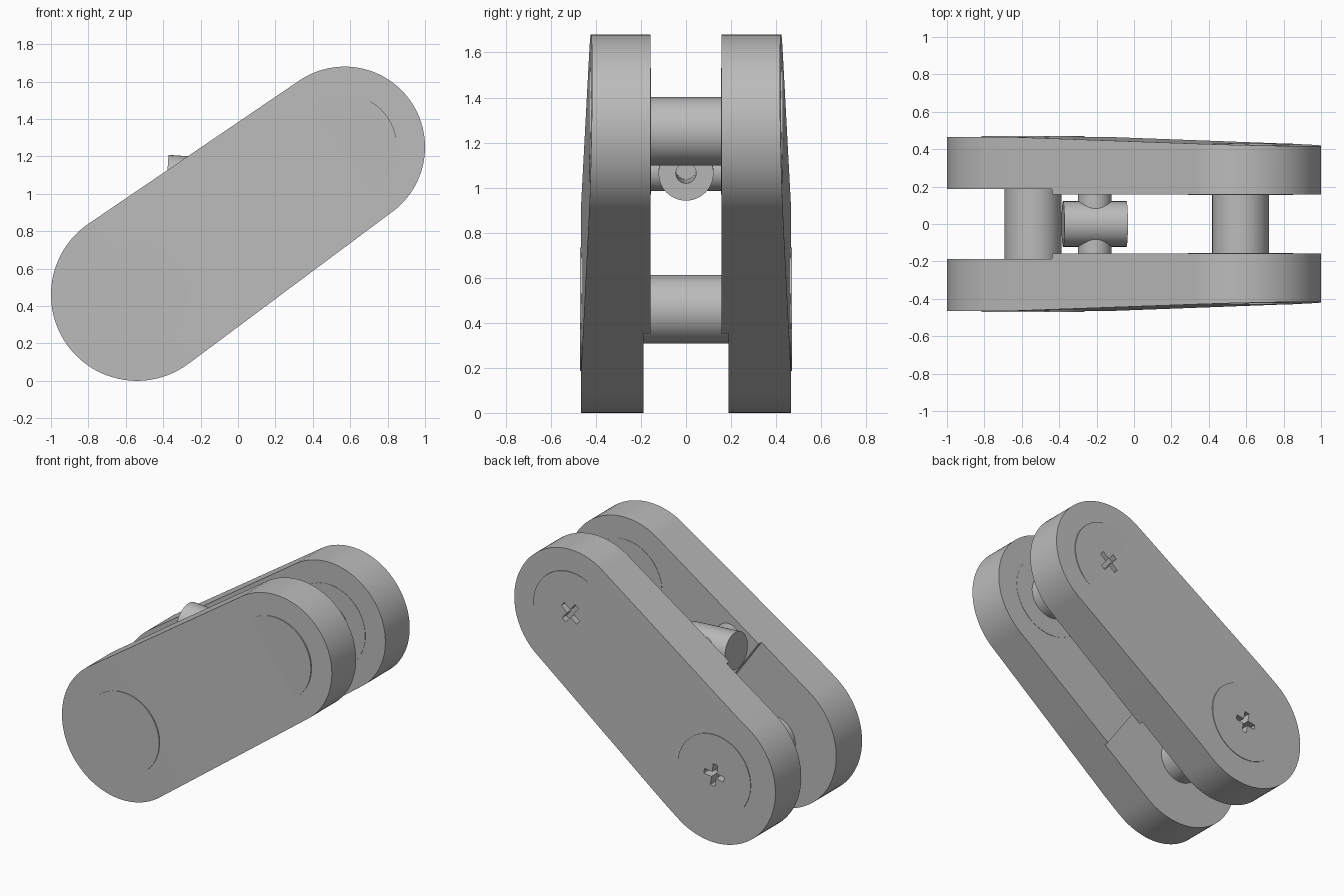
import bpy, bmesh, math
from mathutils import Vector, Matrix

if "Cube" in bpy.data.objects:
    bpy.data.objects.remove(bpy.data.objects["Cube"], do_unlink=True)

grey = bpy.data.materials.new("plain grey")
grey.diffuse_color = (0.5, 0.5, 0.5, 1)
grey.use_nodes = True
grey.node_tree.nodes["Principled BSDF"].inputs["Base Color"].default_value = (0.5, 0.5, 0.5, 1)

# Joint centres and the long axis of the link
LOW, HIGH = Vector((-0.54, 0, 0.46)), Vector((0.57, 0, 1.25))
R_LOW, R_HIGH = 0.46, 0.43
AXIS = (HIGH - LOW).normalized()
LENGTH = (HIGH - LOW).length
STEP, BEND = 0.447, 0.15          # distances along the axis
INNER, RECESS, OUTER, SLOPE = 0.157, 0.188, 0.466, 0.03


def finish(bm, name):
    bmesh.ops.recalc_face_normals(bm, faces=bm.faces)
    mesh = bpy.data.meshes.new(name)
    bm.to_mesh(mesh)
    bm.free()
    mesh.materials.append(grey)
    obj = bpy.data.objects.new(name, mesh)
    bpy.context.collection.objects.link(obj)
    return obj


def activate(obj):
    bpy.ops.object.select_all(action='DESELECT')
    obj.select_set(True)
    bpy.context.view_layer.objects.active = obj


def smooth(obj):
    activate(obj)
    bpy.ops.object.shade_smooth_by_angle(angle=math.radians(30))


def cylinder(name, start, end, radius, sides=64):
    bm = bmesh.new()
    turn = (end - start).to_track_quat('Z', 'Y').to_matrix().to_4x4()
    bmesh.ops.create_cone(bm, cap_ends=True, segments=sides, radius1=radius, radius2=radius,
                          depth=(end - start).length,
                          matrix=Matrix.Translation((start + end) / 2) @ turn)
    return finish(bm, name)


def prism(bm, outline, y0, y1):
    face = bm.faces.new([bm.verts.new((x, y0, z)) for x, z in outline])
    new = bmesh.ops.extrude_face_region(bm, geom=[face])["geom"]
    bmesh.ops.translate(bm, vec=(0, y1 - y0, 0),
                        verts=[v for v in new if isinstance(v, bmesh.types.BMVert)])


def cut(obj, cutter):
    activate(obj)
    mod = obj.modifiers.new("cut", 'BOOLEAN')
    mod.operation, mod.solver, mod.object = 'DIFFERENCE', 'EXACT', cutter
    bpy.ops.object.modifier_apply(modifier=mod.name)


def along(p):
    return (p - LOW).dot(AXIS)


def side_plate(name, side):
    """Tapered link with round ends and a stepped inner face."""
    heading = math.atan2(AXIS.z, AXIS.x)
    tangent = math.acos((R_LOW - R_HIGH) / LENGTH)
    outline = []
    for centre, radius, a, b in (
            (HIGH, R_HIGH, heading - tangent, heading + tangent),
            (LOW, R_LOW, heading + tangent, heading - tangent + math.tau)):
        for i in range(49):
            t = a + (b - a) * i / 48
            outline.append((centre.x + radius * math.cos(t), centre.z + radius * math.sin(t)))
    bm = bmesh.new()
    prism(bm, outline, INNER, OUTER)
    for t in (BEND, STEP - 0.001, STEP + 0.001):
        bmesh.ops.bisect_plane(bm, geom=bm.verts[:] + bm.edges[:] + bm.faces[:],
                               plane_co=LOW + AXIS * t, plane_no=AXIS)
    for v in bm.verts:
        t = along(v.co)
        if v.co.y > 0.3:
            v.co.y = OUTER - SLOPE * max(0, t - BEND)
        elif t < STEP:
            v.co.y = RECESS
        v.co.y *= side
    return finish(bm, name)


def cross_cutter(centre, angle):
    """Plus-shaped driver recess."""
    a, w = 0.075, 0.017
    quarter = [(a, -w), (a, w), (w, w)]
    outline = []
    for k in range(4):
        t = angle + k * math.pi / 2
        for x, z in quarter:
            outline.append((centre.x + x * math.cos(t) - z * math.sin(t),
                            centre.z + x * math.sin(t) + z * math.cos(t)))
    bm = bmesh.new()
    prism(bm, outline, 0.385, 0.5)
    cutter = finish(bm, "recess_cutter")
    cutter.hide_render = True
    return cutter


# Side plates with the round pivot caps
Y = Vector((0, 1, 0))
parts = []
for label, side in (("front", -1), ("back", 1)):
    plate = side_plate(label + "_plate", side)
    lower = cylinder(label + "_lower_cap", LOW + Y * side * 0.3, LOW + Y * side * 0.47, 0.275)
    upper = cylinder(label + "_upper_cap", HIGH + Y * side * 0.155, HIGH + Y * side * 0.43, 0.28)
    if side > 0:
        for centre, angle, cap in ((LOW, 0.15, lower), (HIGH, 0.7, upper)):
            cutter = cross_cutter(centre, angle)
            cut(plate, cutter)
            cut(cap, cutter)
            bpy.data.objects.remove(cutter, do_unlink=True)
    parts += [plate, lower, upper]

# Pins joining the plates
parts.append(cylinder("lower_pin", LOW - Y * 0.2, LOW + Y * 0.2, 0.152))
parts.append(cylinder("upper_pin", HIGH - Y * 0.17, HIGH + Y * 0.17, 0.152))

# Swivel barrel on a cross pin, drilled from one end
mid = Vector((-0.21, 0, 1.075))
lean = Vector((1, 0, -0.065)).normalized()
barrel = cylinder("swivel_barrel", mid - lean * 0.17, mid + lean * 0.17, 0.122)
cross_pin = cylinder("cross_pin", mid - Y * 0.17, mid + Y * 0.17, 0.09)
drill = cylinder("drill_cutter", mid - lean * 0.1, mid + lean * 0.3, 0.045, 32)
drill.hide_render = True
for obj in (barrel, cross_pin):
    cut(obj, drill)
bpy.data.objects.remove(drill, do_unlink=True)
parts += [barrel, cross_pin]

for obj in parts:
    smooth(obj)
